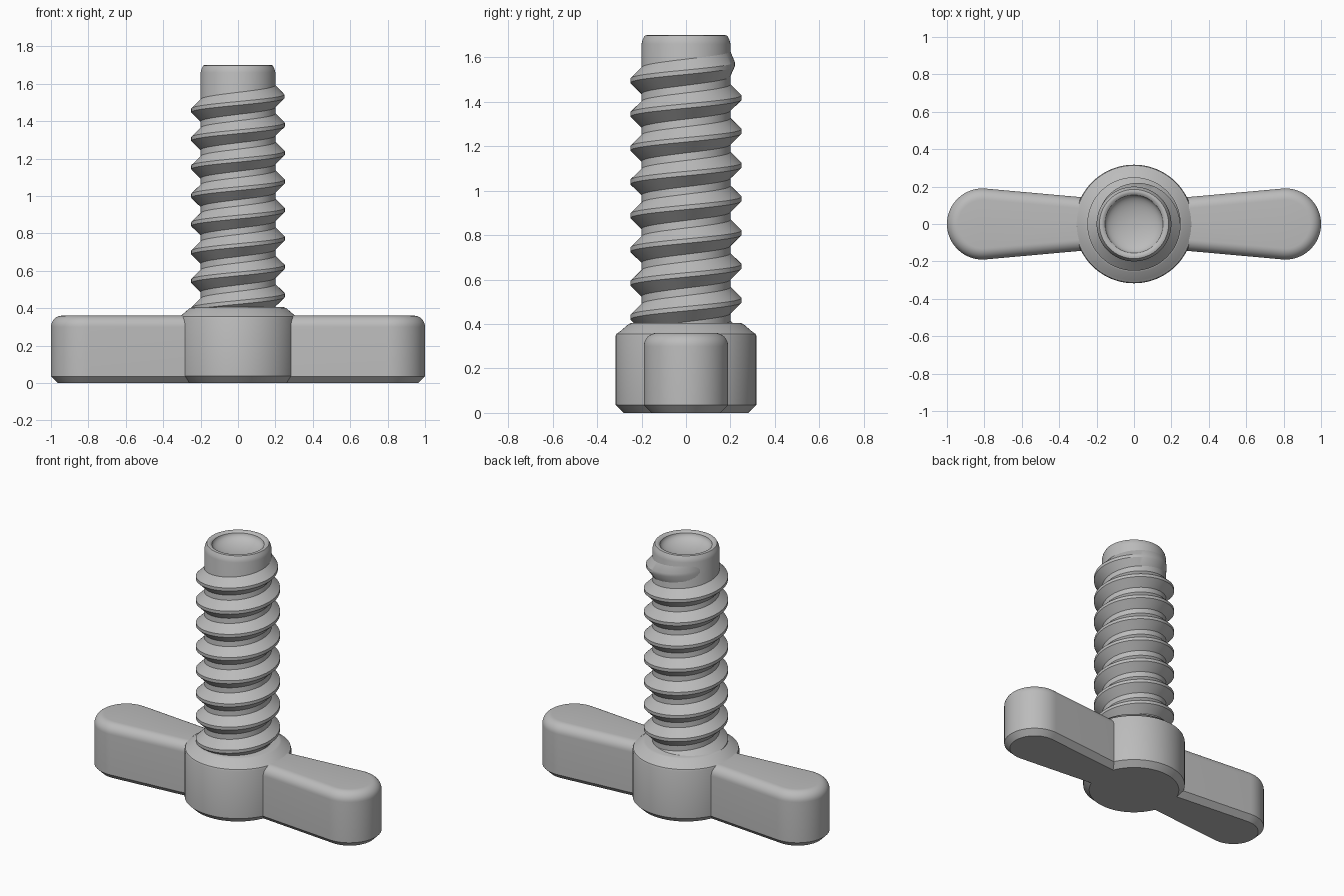
import bpy, bmesh, math

cube = bpy.data.objects.get("Cube")
if cube:
    bpy.data.objects.remove(cube, do_unlink=True)

grey = bpy.data.materials.new("plain_grey")
grey.use_nodes = True
grey.diffuse_color = (0.5, 0.5, 0.5, 1)
grey.node_tree.nodes["Principled BSDF"].inputs["Base Color"].default_value = grey.diffuse_color


def finish(name, bm, angle=30):
    bmesh.ops.recalc_face_normals(bm, faces=bm.faces)
    mesh = bpy.data.meshes.new(name)
    bm.to_mesh(mesh)
    bm.free()
    mesh.materials.append(grey)
    obj = bpy.data.objects.new(name, mesh)
    bpy.context.collection.objects.link(obj)
    bpy.ops.object.select_all(action="DESELECT")
    obj.select_set(True)
    bpy.context.view_layer.objects.active = obj
    bpy.ops.object.shade_smooth_by_angle(angle=math.radians(angle))
    return obj


def loft(name, rings, angle=30):
    """Skin a stack of closed rings and cap both ends."""
    bm = bmesh.new()
    loops = [[bm.verts.new(p) for p in ring] for ring in rings]
    n = len(loops[0])
    for a, b in zip(loops, loops[1:]):
        for i in range(n):
            j = (i + 1) % n
            bm.faces.new((a[i], a[j], b[j], b[i]))
    bm.faces.new(loops[0])
    bm.faces.new(loops[-1])
    return finish(name, bm, angle)


def lathe(name, profile, steps=96):
    turn = [math.tau * i / steps for i in range(steps)]
    return loft(name, [[(r * math.cos(t), r * math.sin(t), z) for t in turn]
                       for r, z in profile])


def wing_ring(side, inset, z):
    """Tapered paddle outline with a round tip."""
    r, cx, tilt = 0.19 - inset, 0.81, math.radians(5)
    arc = [-math.pi / 2 - tilt + (math.pi + 2 * tilt) * i / 32 for i in range(33)]
    tip = [(cx + r * math.cos(a), r * math.sin(a)) for a in arc]
    root = 0.127 - inset
    return [(side * x, y, z) for x, y in [(0.1, -root)] + tip + [(0.1, root)]]


# Hub with chamfered base and sloping shoulder
lathe("hub", [(0.28, 0), (0.317, 0.036), (0.317, 0.345), (0.313, 0.356),
              (0.3, 0.364), (0.258, 0.4), (0.245, 0.405)])

# Two wings: chamfered below, rounded above
levels = [(0.035, 0), (0, 0.035)]
for i in range(9):
    a = math.pi / 2 * i / 8
    levels.append((0.06 * (1 - math.cos(a)), 0.3 + 0.06 * math.sin(a)))
for side, label in ((1, "left"), (-1, "right")):
    loft(label + "_wing", [wing_ring(side, d, z) for d, z in levels])

# Shaft with a dished tip
bowl = [(0.155 * math.cos(math.pi / 2 * i / 10),
         1.69 - 0.06 * math.sin(math.pi / 2 * i / 10)) for i in range(10)]
lathe("shaft", [(0.2, 0.35), (0.2, 1.66), (0.195, 1.68), (0.185, 1.698),
                (0.175, 1.7), (0.165, 1.698)] + bowl)

# Right-handed thread that fades into the shaft at the tip
pitch, steps, core = 0.152, 72, 0.197
start, end = 0.317, 1.6
section = [(-0.062, 0), (-0.01, 1), (0.01, 1), (0.062, 0)]
bm = bmesh.new()
previous = None
for i in range(int((end - start) / pitch * steps) + 1):
    t = math.tau * i / steps
    z = start + pitch * i / steps
    depth = 0.053 * min(1, max(0.02, (end - z) / 0.07))
    row = [bm.verts.new(((core + depth * k) * math.cos(t),
                         (core + depth * k) * math.sin(t), z + dz))
           for dz, k in section]
    if previous:
        for j in range(3):
            bm.faces.new((previous[j], row[j], row[j + 1], previous[j + 1]))
    else:
        bm.faces.new(row)
    previous = row
bm.faces.new(previous)
finish("thread", bm)
